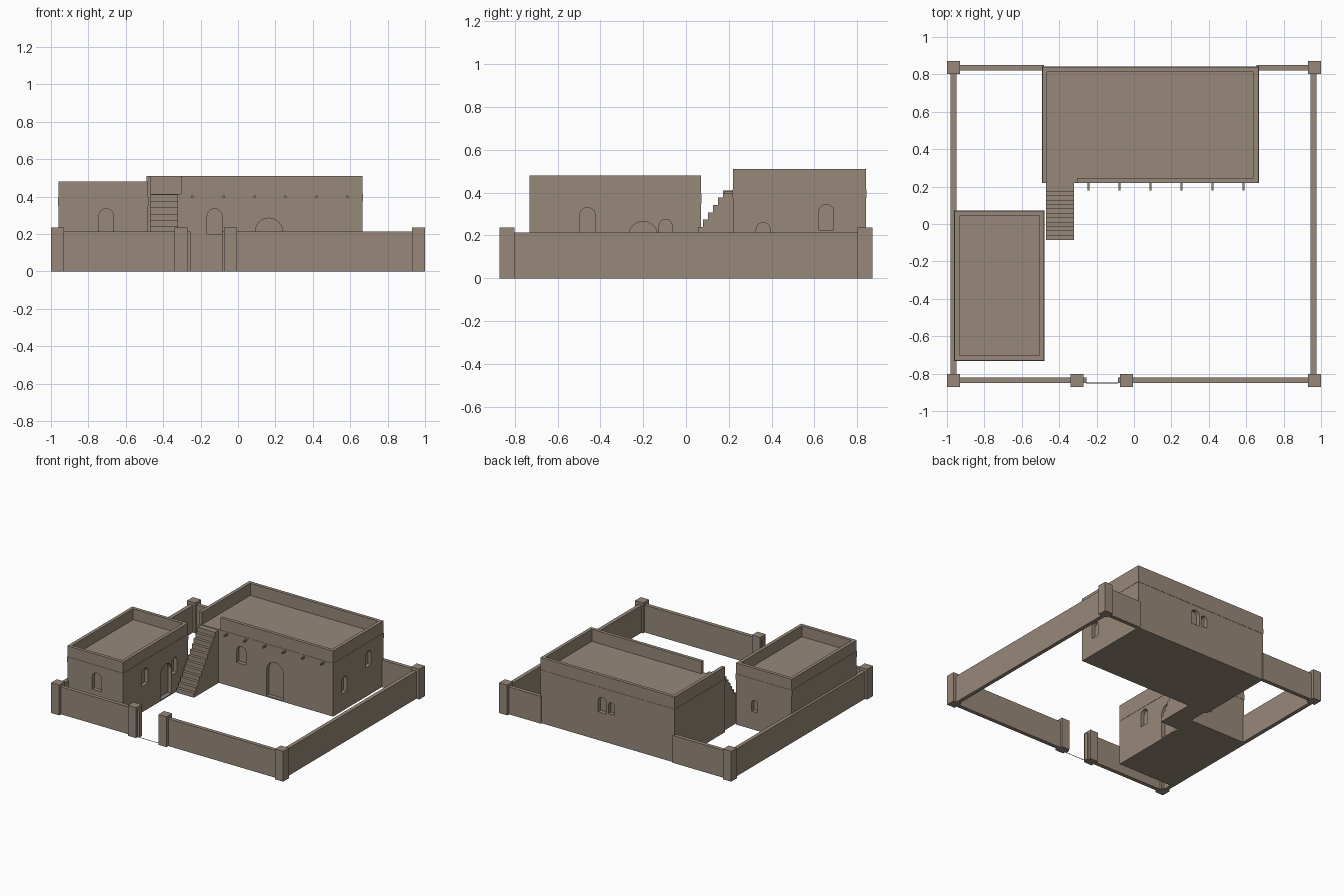
import bpy, bmesh, math
from mathutils import Matrix, Vector

cube = bpy.data.objects.get("Cube")
if cube:
    bpy.data.objects.remove(cube, do_unlink=True)

# Single mud plaster colour
mud = bpy.data.materials.new("mud_plaster")
mud.use_nodes = True
mud.diffuse_color = (0.31, 0.25, 0.195, 1)
bsdf = mud.node_tree.nodes["Principled BSDF"]
bsdf.inputs["Base Color"].default_value = mud.diffuse_color
bsdf.inputs["Roughness"].default_value = 0.9


def make(name, bm):
    bmesh.ops.recalc_face_normals(bm, faces=bm.faces)
    me = bpy.data.meshes.new(name)
    bm.to_mesh(me)
    bm.free()
    me.materials.append(mud)
    ob = bpy.data.objects.new(name, me)
    bpy.context.collection.objects.link(ob)
    return ob


def box(name, x, y, z):
    bm = bmesh.new()
    size = [b - a for a, b in (x, y, z)]
    mid = [(a + b) / 2 for a, b in (x, y, z)]
    bmesh.ops.create_cube(bm, size=1, matrix=Matrix.Translation(mid) @ Matrix.Diagonal((*size, 1)))
    return make(name, bm)


def prism(name, points, push):
    bm = bmesh.new()
    face = bm.faces.new([bm.verts.new(p) for p in points])
    ext = bmesh.ops.extrude_face_region(bm, geom=[face])
    moved = [g for g in ext["geom"] if isinstance(g, bmesh.types.BMVert)]
    bmesh.ops.translate(bm, verts=moved, vec=push)
    return make(name, bm)


def cut(ob, cutter):
    cutter.hide_render = True
    mod = ob.modifiers.new("cut", "BOOLEAN")
    mod.operation = "DIFFERENCE"
    mod.solver = "EXACT"
    mod.object = cutter
    bpy.context.view_layer.objects.active = ob
    bpy.ops.object.modifier_apply(modifier=mod.name)
    bpy.data.objects.remove(cutter, do_unlink=True)


def arch_cutter(origin, along, outward, width, low, high):
    """Round-headed opening sunk into a wall whose surface passes through origin."""
    r = width / 2
    outline = [(-r, low), (r, low)]
    steps = 12
    for i in range(steps + 1):
        a = math.pi * i / steps
        outline.append((r * math.cos(a), high - r + r * math.sin(a)))
    up = Vector((0, 0, 1))
    start = origin + outward * 0.02
    return prism("opening_cutter", [start + along * u + up * v for u, v in outline], outward * -0.05)


def building(name, x, y, top, roof, openings, notch=None):
    ob = box(name, x, y, (0, top))
    t = 0.026
    # Sunken roof terrace behind the parapet
    cut(ob, box("roof_cutter", (x[0] + t, x[1] - t), (y[0] + t, y[1] - t), (roof, top + 0.1)))
    if notch:
        cut(ob, box("notch_cutter", notch, (y[0] - 0.1, y[0] + 2 * t), (roof, top + 0.1)))
    sides = {
        "front": ((0, y[0]), (0, -1)), "back": ((0, y[1]), (0, 1)),
        "east": ((x[1], 0), (1, 0)), "west": ((x[0], 0), (-1, 0)),
    }
    for side, at, width, low, high in openings:
        base, out = (Vector((*p, 0)) for p in sides[side])
        along = Vector((abs(out.y), abs(out.x), 0))
        cut(ob, arch_cutter(base + along * at, along, out, width, low, high))
    return ob


# Main house with stair opening in the front parapet
building("main_house", (-0.49, 0.665), (0.22, 0.84), 0.51, 0.415, [
    ("front", -0.125, 0.08, 0.2, 0.335),
    ("front", 0.165, 0.145, 0.01, 0.285),
    ("east", 0.36, 0.065, 0.135, 0.26),
    ("east", 0.655, 0.07, 0.225, 0.345),
    ("back", 0.135, 0.07, 0.22, 0.34),
    ("back", 0.055, 0.05, 0.23, 0.32),
], notch=(-0.464, -0.305))

# Side house
building("side_house", (-0.96, -0.48), (-0.73, 0.07), 0.48, 0.395, [
    ("front", -0.705, 0.08, 0.2, 0.335),
    ("east", -0.46, 0.075, 0.2, 0.33),
    ("east", -0.2, 0.135, 0.01, 0.265),
    ("east", -0.095, 0.06, 0.15, 0.275),
    ("back", -0.64, 0.05, 0.14, 0.23),
])


# Faint raised string course below each parapet
def band(name, x, y, z):
    e = 0.002
    ob = box(name, (x[0] - e, x[1] + e), (y[0] - e, y[1] + e), z)
    cut(ob, box("band_cutter", (x[0] + e, x[1] - e), (y[0] + e, y[1] - e), (0, 1)))


band("main_house_band", (-0.49, 0.665), (0.22, 0.84), (0.375, 0.415))
band("side_house_band", (-0.96, -0.48), (-0.73, 0.07), (0.35, 0.395))

# Outside stair: one stepped profile pushed across its width
count, rise, run, foot = 12, 0.0342, 0.0235, -0.085
profile = [(foot, 0)]
for i in range(count):
    profile.append((foot + i * run, (i + 1) * rise))
    profile.append((foot + (i + 1) * run, (i + 1) * rise))
profile[-1] = (0.225, count * rise)
profile.append((0.225, 0))
prism("roof_stair", [Vector((-0.47, y, z)) for y, z in profile], Vector((0.15, 0, 0)))

# Roof beam ends
for i in range(7):
    cx = -0.41 + i * 0.166
    box(f"roof_beam_{i + 1}", (cx - 0.005, cx + 0.005), (0.18, 0.23), (0.393, 0.405))

# Yard walls
wall = (0, 0.213)
front, back = (-0.85, -0.82), (0.82, 0.85)
box("front_wall_west", (-0.94, -0.255), front, wall)
box("front_wall_east", (-0.086, 0.94), front, wall)
box("back_wall_west", (-0.94, -0.48), back, wall)
box("back_wall_east", (0.655, 0.94), back, wall)
box("west_wall", (-0.98, -0.95), (-0.81, 0.81), wall)
box("east_wall", (0.945, 0.975), (-0.81, 0.81), wall)
box("gate_sill", (-0.256, -0.085), (-0.852, -0.848), (0, 0.002))

# Corner and gate posts
posts = {"corner_post": [(sx * 0.965, sy * 0.837) for sx in (-1, 1) for sy in (-1, 1)],
         "gate_post": [(-0.304, -0.837), (-0.04, -0.837)]}
for name, places in posts.items():
    for i, (px, py) in enumerate(places):
        h = 0.035
        box(f"{name}_{i + 1}", (px - h, px + h), (py - h, py + h), (0, 0.236))
